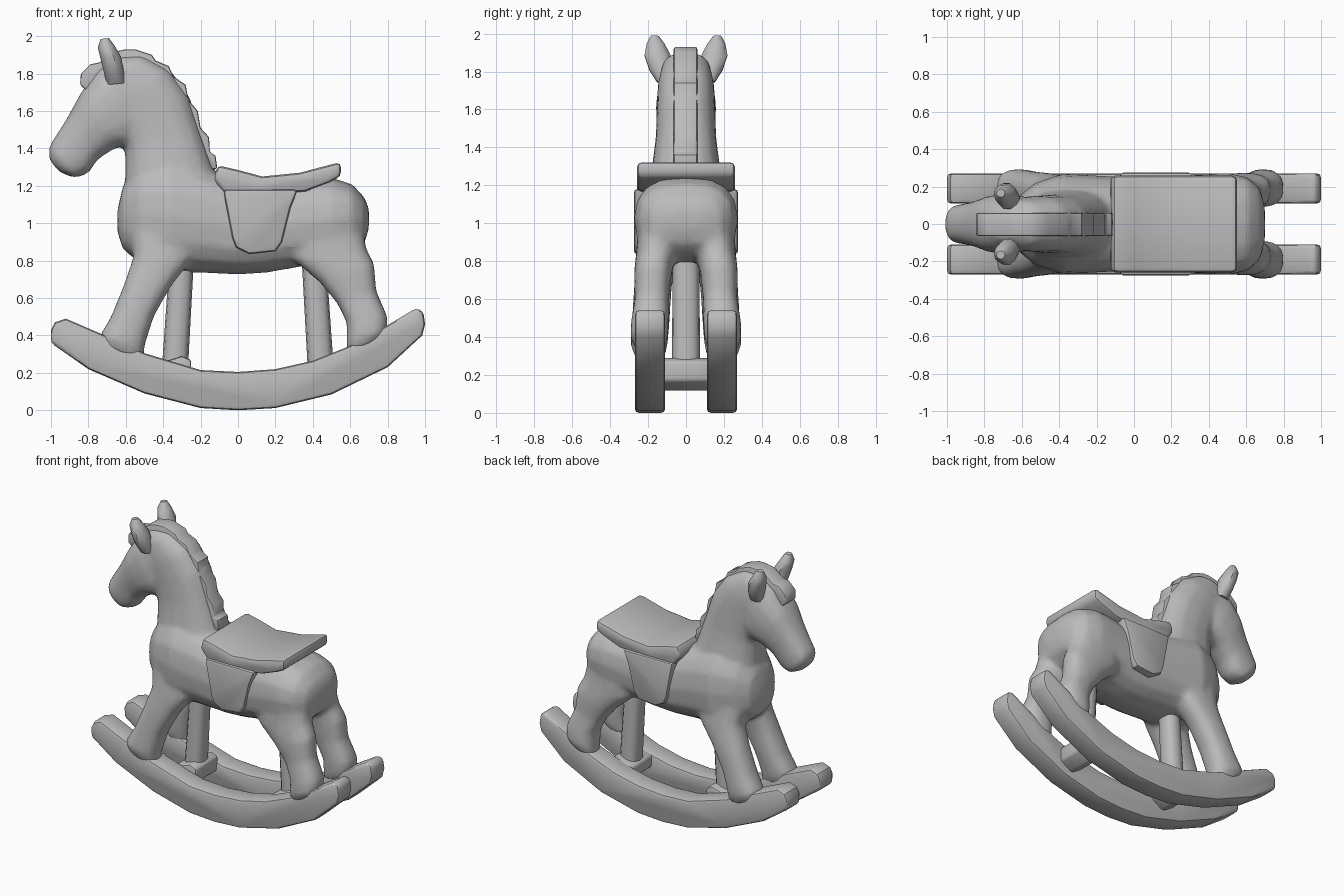
import bpy, bmesh, math
from mathutils import Vector

if "Cube" in bpy.data.objects:
    bpy.data.objects.remove(bpy.data.objects["Cube"])

gray = bpy.data.materials.new("plain_gray")
gray.diffuse_color = (0.5, 0.5, 0.5, 1)
gray.use_nodes = True
gray.node_tree.nodes["Principled BSDF"].inputs["Base Color"].default_value = gray.diffuse_color


def finish(name, bm, bevel=0.0, angle=40):
    bmesh.ops.recalc_face_normals(bm, faces=bm.faces)
    mesh = bpy.data.meshes.new(name)
    bm.to_mesh(mesh)
    bm.free()
    ob = bpy.data.objects.new(name, mesh)
    bpy.context.collection.objects.link(ob)
    mesh.materials.append(gray)
    select(ob)
    if bevel:
        mod = ob.modifiers.new("bevel", 'BEVEL')
        mod.width, mod.segments, mod.angle_limit = bevel, 2, math.radians(50)
        bpy.ops.object.modifier_apply(modifier=mod.name)
    bpy.ops.object.shade_smooth_by_angle(angle=math.radians(angle))
    return ob


def select(*obs):
    bpy.ops.object.select_all(action='DESELECT')
    for o in obs:
        o.select_set(True)
    bpy.context.view_layer.objects.active = obs[0]


def loft(name, rings, y=0.0, power=0.8, sides=16):
    """Rings are (x1, z1, x2, z2, half width): two opposite points in the xz plane."""
    bm = bmesh.new()
    loops = []
    for r in rings:
        a, b = Vector((r[0], 0, r[1])), Vector((r[2], 0, r[3]))
        yc = r[5] if len(r) > 5 else y
        mid, half = (a + b) / 2, (b - a) / 2
        loop = []
        for i in range(sides):
            t = 2 * math.pi * i / sides
            c, s = math.cos(t), math.sin(t)
            c = math.copysign(abs(c) ** power, c)
            s = math.copysign(abs(s) ** power, s)
            loop.append(bm.verts.new(mid + half * c + Vector((0, yc + r[4] * s, 0))))
        loops.append(loop)
    for p, q in zip(loops, loops[1:]):
        for i in range(sides):
            j = (i + 1) % sides
            bm.faces.new((p[i], p[j], q[j], q[i]))
    bm.faces.new(loops[0])
    bm.faces.new(loops[-1])
    return finish(name, bm)


def slab(name, outline, y0, y1, bevel=0.02):
    """Outline in xz, extruded from y0 to y1."""
    bm = bmesh.new()
    f = bm.faces.new([bm.verts.new((x, y0, z)) for x, z in outline])
    ext = bmesh.ops.extrude_face_region(bm, geom=[f])
    bmesh.ops.translate(bm, vec=(0, y1 - y0, 0),
                        verts=[v for v in ext['geom'] if isinstance(v, bmesh.types.BMVert)])
    return finish(name, bm, bevel)


# Trunk, from chest to rump
trunk = [(x, lo, x, hi, w) for x, lo, hi, w in [
    (-.645, .95, 1.07, .06), (-.615, .86, 1.20, .15), (-.53, .79, 1.30, .22),
    (-.38, .74, 1.34, .27), (-.2, .735, 1.30, .26), (0, .725, 1.23, .25),
    (.15, .735, 1.22, .25), (.35, .77, 1.24, .265), (.5, .80, 1.245, .275),
    (.61, .83, 1.21, .25), (.675, .89, 1.14, .19), (.70, .97, 1.08, .09)]]
horse = [loft("horse_body", trunk)]

# Neck
horse.append(loft("neck", [
    (-.61, 1.03, -.05, 1.12, .23), (-.605, 1.22, -.13, 1.30, .185),
    (-.605, 1.40, -.20, 1.50, .16), (-.64, 1.50, -.26, 1.68, .155),
    (-.70, 1.62, -.36, 1.82, .15), (-.78, 1.72, -.50, 1.90, .13),
    (-.78, 1.79, -.63, 1.90, .08)]))

# Head and muzzle
horse.append(loft("head", [
    (-.60, 1.90, -.45, 1.55, .13), (-.76, 1.81, -.55, 1.42, .16),
    (-.84, 1.70, -.66, 1.40, .155), (-.91, 1.57, -.75, 1.34, .125),
    (-.98, 1.46, -.80, 1.265, .11), (-1.01, 1.41, -.87, 1.24, .105),
    (-1.01, 1.34, -.95, 1.27, .06)]))

# Legs, standing on the rockers
for side, tag in ((-1, "near"), (1, "far")):
    horse.append(loft("front_leg_" + tag, [
        (-.58, 1.0, -.18, 1.0, .10, side * .13), (-.56, .82, -.25, .80, .105, side * .155),
        (-.615, .66, -.36, .66, .10, side * .175), (-.68, .50, -.45, .50, .10, side * .185),
        (-.74, .40, -.50, .34, .10, side * .195), (-.74, .34, -.50, .26, .08, side * .19)]))
    horse.append(loft("back_leg_" + tag, [
        (.28, 1.0, .66, 1.0, .11, side * .14), (.30, .80, .69, .86, .105, side * .16),
        (.44, .68, .73, .78, .10, side * .175), (.53, .57, .74, .64, .09, side * .18),
        (.58, .47, .80, .50, .10, side * .19), (.58, .37, .80, .43, .10, side * .195),
        (.58, .30, .78, .38, .08, side * .19)]))

# Fuse trunk, neck, head and legs into one soft carved body
select(*horse)
bpy.ops.object.join()
body = bpy.context.object
mod = body.modifiers.new("fuse", 'REMESH')
mod.mode, mod.voxel_size = 'VOXEL', 0.018
mod = body.modifiers.new("soften", 'SMOOTH')
mod.factor, mod.iterations = 0.5, 8
mod = body.modifiers.new("simplify", 'DECIMATE')
mod.ratio = 0.25
for m in [m.name for m in body.modifiers]:
    bpy.ops.object.modifier_apply(modifier=m)
if not body.data.materials:
    body.data.materials.append(gray)
bpy.ops.object.shade_smooth()

# Scalloped mane and forelock
slab("mane", [
    (-.80, 1.70), (-.845, 1.74), (-.84, 1.80), (-.79, 1.85), (-.74, 1.86), (-.67, 1.915),
    (-.60, 1.93), (-.55, 1.93), (-.46, 1.90), (-.44, 1.87), (-.37, 1.84), (-.345, 1.785),
    (-.28, 1.74), (-.265, 1.66), (-.215, 1.60), (-.20, 1.51), (-.155, 1.46),
    (-.15, 1.38), (-.12, 1.36), (-.11, 1.29), (-.25, 1.28), (-.40, 1.60),
    (-.60, 1.78)], -.065, .06, .012)

# Ears
for side, tag in ((-1, "near"), (1, "far")):
    loft("ear_" + tag, [
        (-.70, 1.74, -.60, 1.75, .045, side * .11), (-.715, 1.80, -.61, 1.81, .06, side * .135),
        (-.735, 1.88, -.625, 1.89, .072, side * .15), (-.75, 1.94, -.66, 1.95, .05, side * .16),
        (-.735, 1.985, -.69, 1.99, .022, side * .165)], sides=10, power=1)

# Saddle seat
slab("saddle", [
    (-.11, 1.31), (0, 1.285), (.13, 1.25), (.33, 1.27), (.52, 1.32), (.55, 1.325),
    (.55, 1.25), (.48, 1.215), (.36, 1.17), (.10, 1.15), (-.06, 1.15), (-.13, 1.23)],
    -.258, .258, .025)

# Saddle flaps
for side, tag in ((-1, "near"), (1, "far")):
    slab("saddle_flap_" + tag, [
        (-.08, 1.18), (.32, 1.18), (.28, 1.08), (.235, .90), (.20, .85), (.06, .835),
        (-.01, .87), (-.03, .92)], side * .18, side * .275, .02)

# Curved rockers
    slab("rocker_" + tag, [
        (-1, .36), (-.80, .22), (-.50, .09), (-.20, .012), (0, 0), (.20, .012), (.50, .085),
        (.80, .23), (.985, .40), (1, .46), (.99, .53), (.95, .545), (.80, .455), (.60, .345),
        (.40, .265), (.20, .22), (0, .205), (-.20, .215), (-.50, .305), (-.70, .395),
        (-.92, .49), (-.98, .47), (-1, .43)], side * .11, side * .27, .025)

# Support posts and the crossbars under them
for tag, lo, hi in (("front", -.34, -.30), ("back", .445, .405)):
    loft(tag + "_post", [(lo - .07, .18, lo + .07, .18, .075),
                         (hi - .065, .82, hi + .065, .82, .07)], sides=12)
    slab(tag + "_crossbar", [
        (lo - .09, .17), (lo, .115), (lo + .09, .17), (lo + .09, .27),
        (lo + .04, .29), (lo - .09, .25)], -.13, .13, .015)
